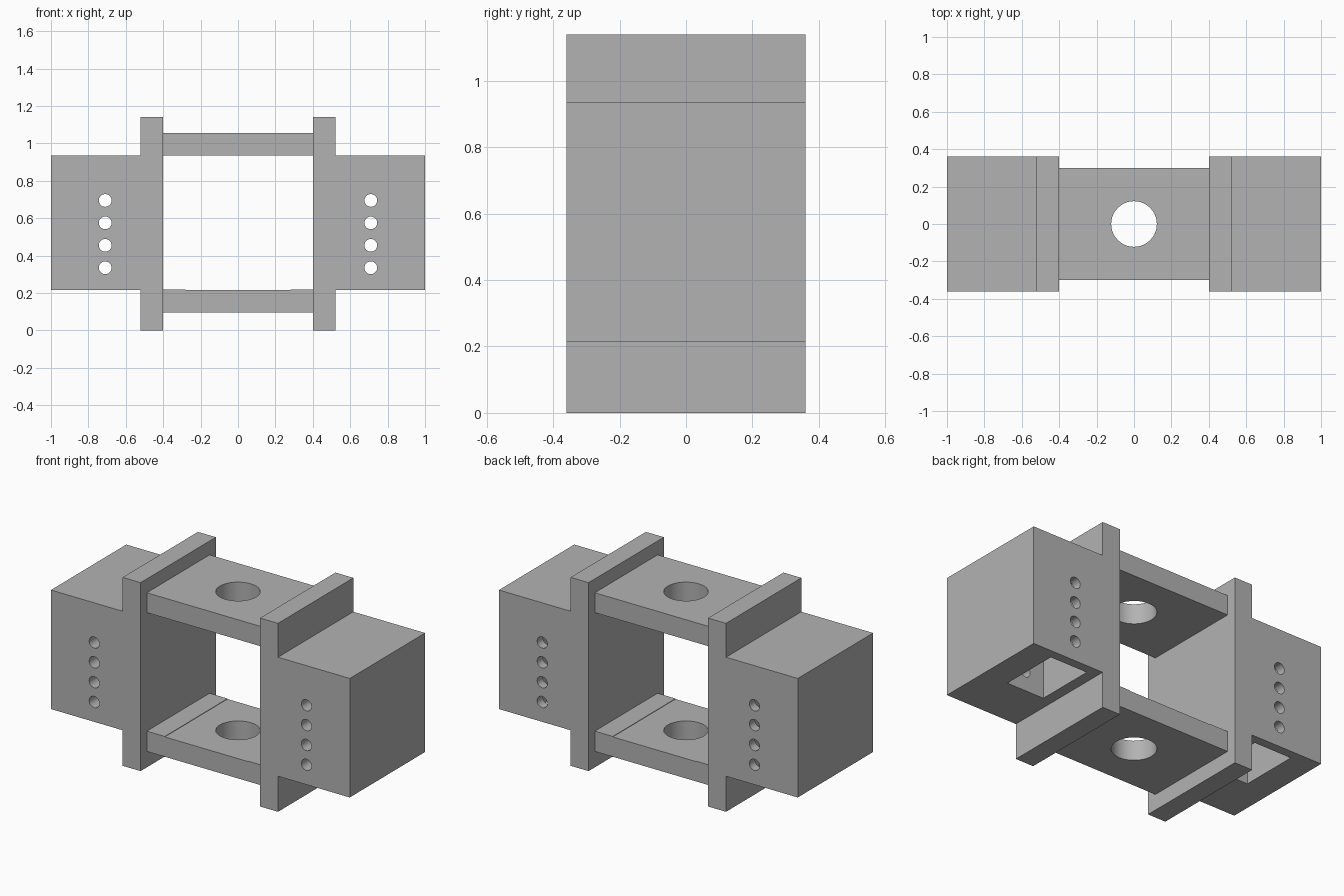
import bpy
import bmesh
from mathutils import Vector

if "Cube" in bpy.data.objects:
    bpy.data.objects.remove(bpy.data.objects["Cube"], do_unlink=True)

grey = bpy.data.materials.new("plain grey")
grey.use_nodes = True
grey.diffuse_color = (0.45, 0.45, 0.45, 1)
grey.node_tree.nodes["Principled BSDF"].inputs["Base Color"].default_value = grey.diffuse_color


def finish(name, bm):
    bmesh.ops.recalc_face_normals(bm, faces=bm.faces)
    mesh = bpy.data.meshes.new(name)
    bm.to_mesh(mesh)
    bm.free()
    mesh.materials.append(grey)
    obj = bpy.data.objects.new(name, mesh)
    bpy.context.collection.objects.link(obj)
    return obj


def box(name, low, high):
    low, high = Vector(low), Vector(high)
    bm = bmesh.new()
    bmesh.ops.create_cube(bm, size=1)
    bmesh.ops.scale(bm, vec=high - low, verts=bm.verts)
    bmesh.ops.translate(bm, vec=(low + high) / 2, verts=bm.verts)
    return finish(name, bm)


def cylinder(name, centre, radius, depth, along_y=False):
    bm = bmesh.new()
    bmesh.ops.create_cone(bm, cap_ends=True, segments=40, radius1=radius,
                          radius2=radius, depth=depth)
    obj = finish(name, bm)
    obj.location = centre
    if along_y:
        obj.rotation_euler.x = 1.5707963
    return obj


def cut(obj, cutters):
    for cutter in cutters:
        cutter.hide_render = True
        mod = obj.modifiers.new("cut", "BOOLEAN")
        mod.operation = "DIFFERENCE"
        mod.solver = "EXACT"
        mod.object = cutter
    bpy.context.view_layer.update()
    graph = bpy.context.evaluated_depsgraph_get()
    mesh = bpy.data.meshes.new_from_object(obj.evaluated_get(graph))
    obj.modifiers.clear()
    obj.data = mesh
    for cutter in cutters:
        bpy.data.objects.remove(cutter, do_unlink=True)
    bpy.ops.object.select_all(action="DESELECT")
    obj.select_set(True)
    bpy.context.view_layer.objects.active = obj
    bpy.ops.object.shade_smooth_by_angle(angle=0.5)


# Side blocks with their tall flanges, bolt holes and open pocket underneath
profile = [(0.40, 0), (0.52, 0), (0.52, 0.215), (1, 0.215),
           (1, 0.935), (0.52, 0.935), (0.52, 1.14), (0.40, 1.14)]
for side, label in ((1, "left"), (-1, "right")):
    bm = bmesh.new()
    face = bm.faces.new([bm.verts.new((side * x, -0.36, z)) for x, z in profile])
    extruded = bmesh.ops.extrude_face_region(bm, geom=[face])["geom"]
    bmesh.ops.translate(bm, vec=(0, 0.72, 0),
                        verts=[g for g in extruded if isinstance(g, bmesh.types.BMVert)])
    block = finish(label + "_flanged_block", bm)
    edges = sorted((side * 0.585, side * 0.835))
    cutters = [box("pocket_cutter", (edges[0], -0.055, 0.1), (edges[1], 0.305, 0.815))]
    cutters += [cylinder("bolt_cutter", (side * 0.71, 0, 0.335 + 0.12 * i), 0.034, 1, True)
                for i in range(4)]
    cut(block, cutters)

# Cross bars with a large central hole
for label, bottom in (("lower", 0.096), ("upper", 0.936)):
    bar = box(label + "_cross_bar", (-0.4, -0.3, bottom), (0.4, 0.3, bottom + 0.12))
    cut(bar, [cylinder("bar_cutter", (0, 0, bottom), 0.122, 0.6)])

# Thin pads at the ends of the lower bar
for side, label in ((1, "left"), (-1, "right")):
    x0, x1 = sorted((side * 0.28, side * 0.4))
    box(label + "_bar_pad", (x0, -0.3, 0.216), (x1, 0.3, 0.219))
